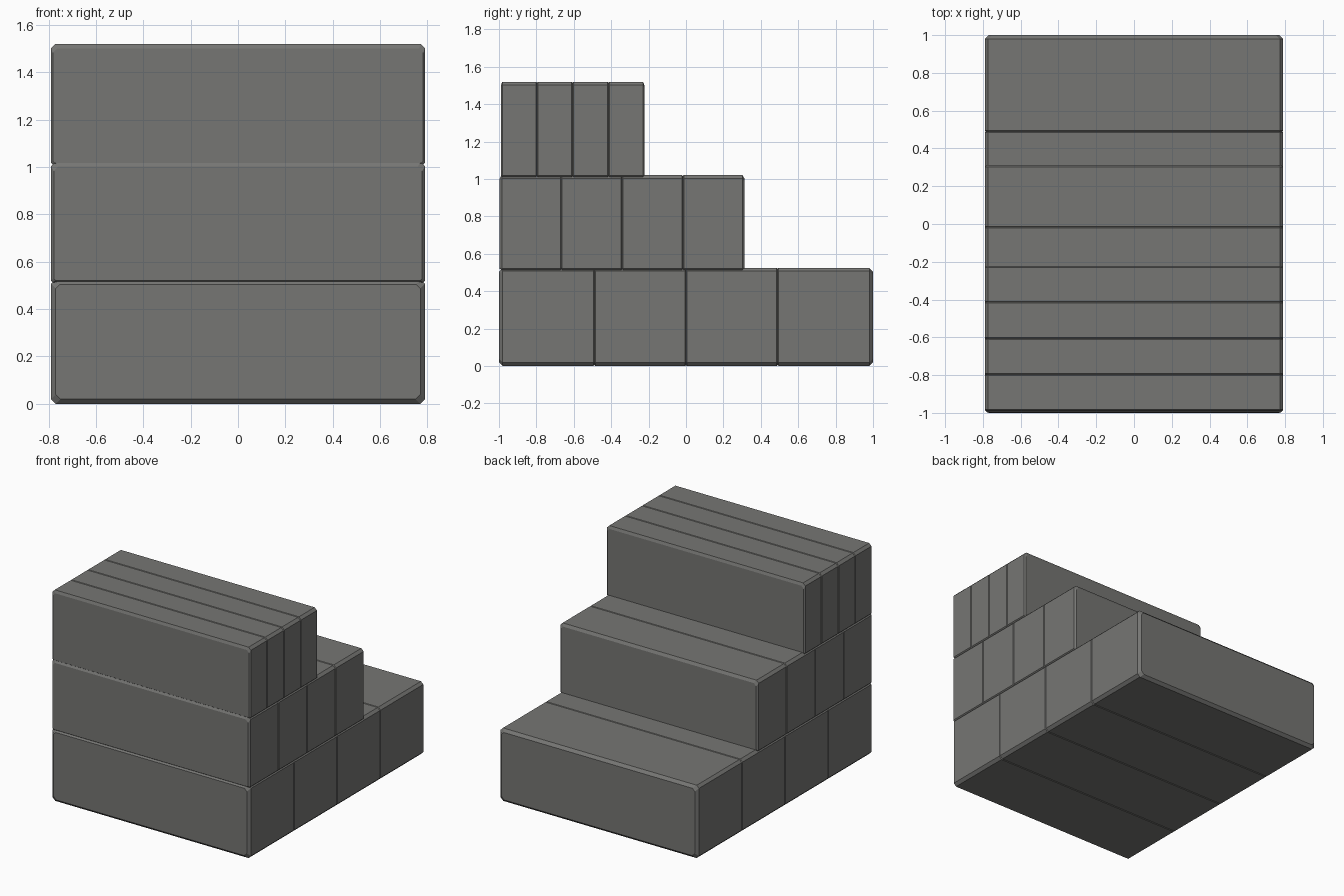
import bpy, bmesh

if "Cube" in bpy.data.objects:
    bpy.data.objects.remove(bpy.data.objects["Cube"])

stone = bpy.data.materials.new("grey stone")
stone.diffuse_color = (0.18, 0.18, 0.172, 1)
stone.use_nodes = True
stone.node_tree.nodes["Principled BSDF"].inputs["Base Color"].default_value = stone.diffuse_color

HALF = 0.79   # half width of every step
GROOVE = 0.005


def section(inset_x, inset_top, inset_bot, z0, z1, top, bot):
    """Chamfered rectangle in x-z, shrunk by the insets."""
    x, lo, hi = HALF - inset_x, z0 + inset_bot, z1 - inset_top
    return [(x - bot, lo), (x, lo + bot), (x, hi - top), (x - top, hi),
            (top - x, hi), (-x, hi - top), (-x, lo + bot), (bot - x, lo)]


def block(name, ya, yb, end_a, end_b, z0, z1, top, bot):
    """Stone block lofted along y; end = (depth, x inset, top inset, bottom inset)."""
    stations = [(ya, end_a[1:]), (ya + end_a[0], (0, 0, 0)),
                (yb - end_b[0], (0, 0, 0)), (yb, end_b[1:])]
    bm = bmesh.new()
    rings = [[bm.verts.new((x, y, z)) for x, z in section(*ins, z0, z1, top, bot)]
             for y, ins in stations]
    for r, s in zip(rings, rings[1:]):
        for i in range(8):
            j = (i + 1) % 8
            bm.faces.new((r[i], r[j], s[j], s[i]))
    bm.faces.new(rings[0])
    bm.faces.new(rings[-1])
    bmesh.ops.recalc_face_normals(bm, faces=bm.faces[:])
    mesh = bpy.data.meshes.new(name)
    bm.to_mesh(mesh)
    bm.free()
    mesh.materials.append(stone)
    bpy.context.collection.objects.link(bpy.data.objects.new(name, mesh))


# name, block boundaries in y, bottom, top, bottom chamfer, outer end depth
rows = [
    ("bottom_step", (-1.0, -0.49, 0.0, 0.49, 1.0), 0.0, 0.525, 0.02, 0.02),
    ("middle_step", (-0.997, -0.667, -0.342, -0.017, 0.313), 0.513, 1.022, 0.008, 0.012),
    ("top_step", (-0.99, -0.797, -0.606, -0.414, -0.222), 1.01, 1.52, 0.008, 0.008),
]
for name, ys, z0, z1, bot, depth in rows:
    outer = (depth, depth, 0.02, bot)
    inner = (GROOVE, GROOVE, GROOVE, GROOVE)
    for i in range(4):
        block(f"{name}_block_{i + 1}", ys[i], ys[i + 1],
              outer if i == 0 else inner, outer if i == 3 else inner,
              z0, z1, 0.018, bot)
